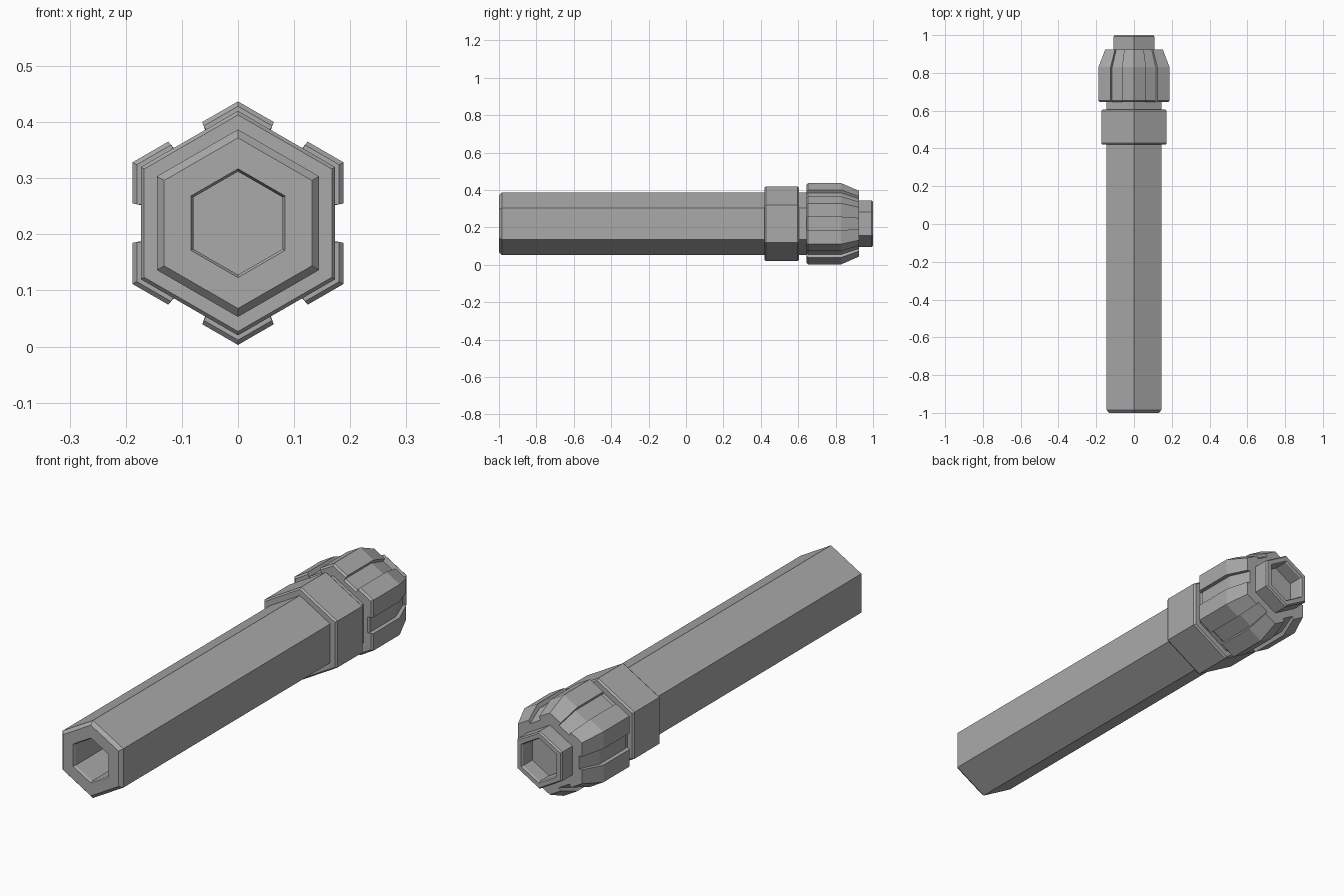
import bpy, bmesh, math

cube = bpy.data.objects.get("Cube")
if cube:
    bpy.data.objects.remove(cube)

AXIS_Z = 0.22  # height of the long axis

grey = bpy.data.materials.new("plain grey")
grey.use_nodes = True
colour = (0.4, 0.4, 0.4, 1)
grey.diffuse_color = colour
grey.node_tree.nodes["Principled BSDF"].inputs["Base Color"].default_value = colour


def hexagon():
    """Unit hexagon section with a corner pointing up."""
    angles = [math.radians(90 + 60 * k) for k in range(6)]
    return [(math.cos(a), math.sin(a)) for a in angles]


def grooved_hexagon(radius, groove_apothem, half_gap):
    """Hexagon section with a square groove in the middle of each side."""
    points = []
    apothem = radius * math.cos(math.pi / 6)
    for k in range(6):
        corner, mid = math.radians(90 + 60 * k), math.radians(120 + 60 * k)
        c, s = math.cos(mid), math.sin(mid)
        points.append((radius * math.cos(corner), radius * math.sin(corner)))
        for d, t in ((apothem, -half_gap), (groove_apothem, -half_gap),
                     (groove_apothem, half_gap), (apothem, half_gap)):
            points.append((c * d - s * t, s * d + c * t))
    return points


def loft(name, section, rings):
    """Closed solid through copies of a section, each ring being (y, scale)."""
    bm = bmesh.new()
    loops = [[bm.verts.new((x * r, y, z * r + AXIS_Z)) for x, z in section]
             for y, r in rings]
    n = len(section)
    for a, b in zip(loops, loops[1:]):
        for i in range(n):
            j = (i + 1) % n
            bm.faces.new((a[i], a[j], b[j], b[i]))
    bm.faces.new(loops[0])
    bm.faces.new(loops[-1])
    bmesh.ops.recalc_face_normals(bm, faces=bm.faces)
    mesh = bpy.data.meshes.new(name)
    bm.to_mesh(mesh)
    bm.free()
    mesh.materials.append(grey)
    obj = bpy.data.objects.new(name, mesh)
    bpy.context.collection.objects.link(obj)
    return obj


# Long handle with a hexagonal socket in the front end
loft("handle", hexagon(), [
    (-0.75, 0.092), (-0.99, 0.092), (-1.0, 0.097), (-1.0, 0.152),
    (-0.985, 0.167), (0.66, 0.167)])

# Wide collar with bevelled rims
loft("collar", hexagon(), [
    (0.42, 0.193), (0.428, 0.2), (0.597, 0.2), (0.605, 0.193)])

# Grip head: grooved sides, tapering towards the back
loft("grip_head", grooved_hexagon(0.217, 0.17, 0.035), [
    (0.645, 0.96), (0.653, 1.0), (0.83, 1.0), (0.925, 0.81)])

# Nozzle with a hexagonal socket in the back end
loft("nozzle", hexagon(), [
    (0.91, 0.124), (0.993, 0.124), (1.0, 0.118), (1.0, 0.097),
    (0.993, 0.092), (0.93, 0.092)])
